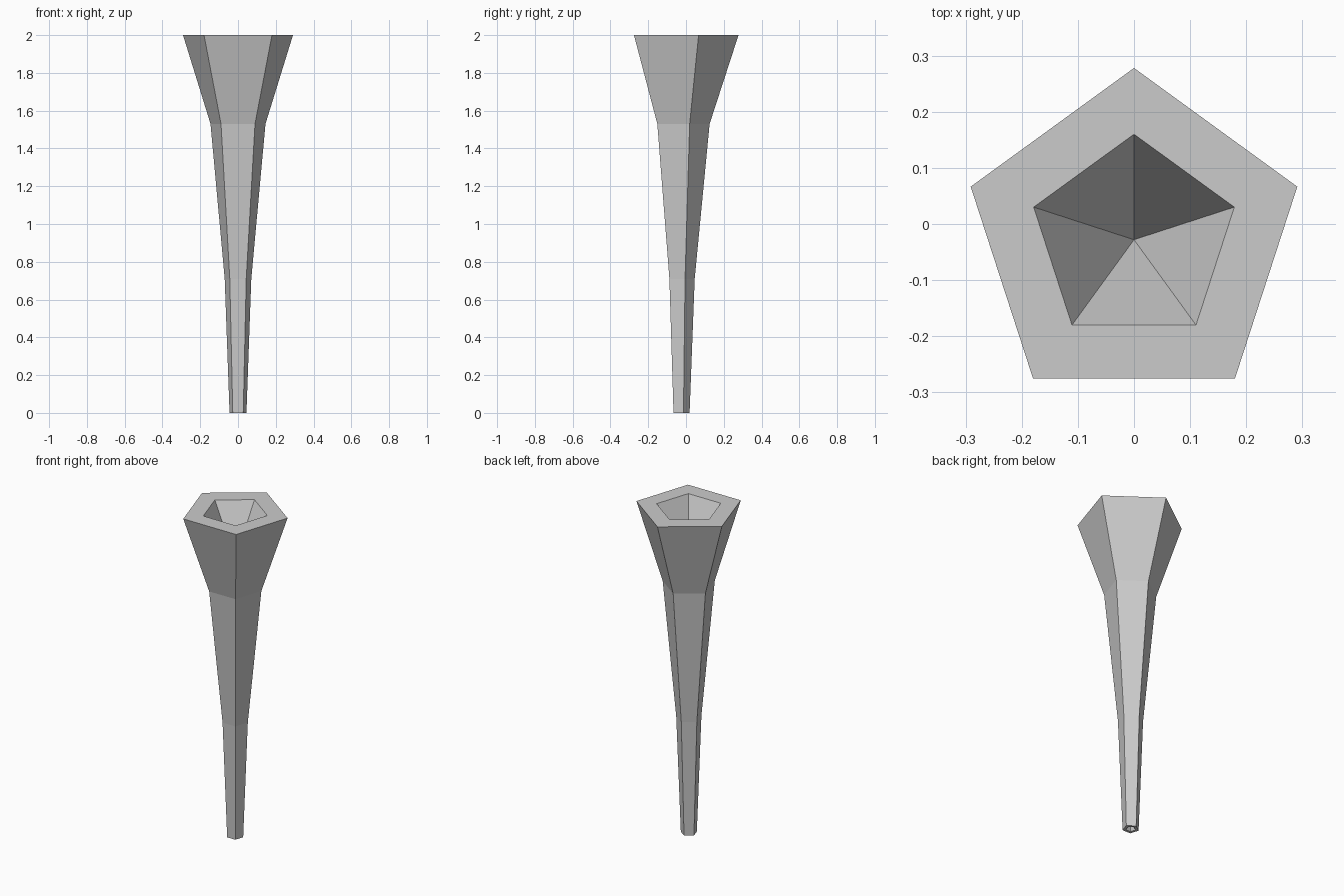
import bpy, bmesh, math

if "Cube" in bpy.data.objects:
    bpy.data.objects.remove(bpy.data.objects["Cube"])

CY = -0.028   # pentagon axis, offset so the bounds are centred


def ring(bm, r, z):
    return [bm.verts.new((r * math.sin(i * math.tau / 5),
                          CY + r * math.cos(i * math.tau / 5), z)) for i in range(5)]


# Five-sided flared shaft: foot socket, outer profile, then rim and pointed cup
bm = bmesh.new()
profile = [(0.028, 0), (0.047, 0), (0.074, 0.71), (0.153, 1.53), (0.306, 2), (0.188, 2)]
rings = [ring(bm, r, z) for r, z in profile]
for a, b in zip(rings, rings[1:]):
    for i in range(5):
        j = (i + 1) % 5
        bm.faces.new((a[i], a[j], b[j], b[i]))
for loop, z in ((rings[-1], 1.70), (rings[0], 0.05)):
    tip = bm.verts.new((0, CY, z))
    for i in range(5):
        bm.faces.new((loop[i], loop[(i + 1) % 5], tip))
bmesh.ops.recalc_face_normals(bm, faces=bm.faces)
mesh = bpy.data.meshes.new("flared_shaft")
bm.to_mesh(mesh)
bm.free()
bpy.context.collection.objects.link(bpy.data.objects.new("flared_shaft", mesh))
